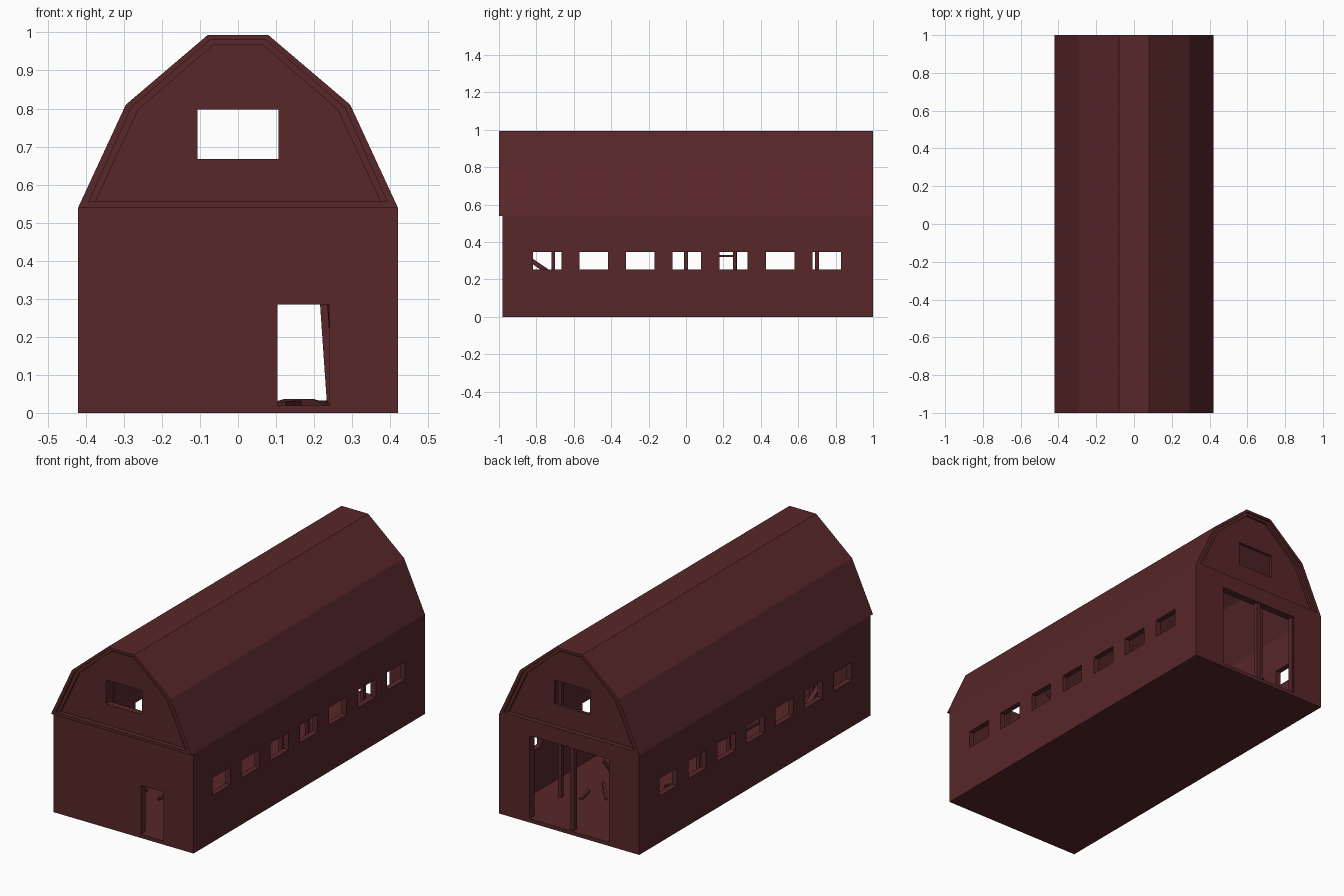
import bpy, bmesh, random
from mathutils import Vector

if "Cube" in bpy.data.objects:
    bpy.data.objects.remove(bpy.data.objects["Cube"])

random.seed(4)
maroon = bpy.data.materials.new("weathered barn red")
maroon.diffuse_color = (0.098, 0.020, 0.022, 1)
maroon.use_nodes = True
maroon.node_tree.nodes["Principled BSDF"].inputs["Base Color"].default_value = maroon.diffuse_color


def finish(name, bm):
    bmesh.ops.recalc_face_normals(bm, faces=bm.faces)
    me = bpy.data.meshes.new(name)
    bm.to_mesh(me)
    bm.free()
    me.materials.append(maroon)
    ob = bpy.data.objects.new(name, me)
    bpy.context.collection.objects.link(ob)
    return ob


def prism(name, half, y0, y1):
    """Extrude a left-right symmetric profile (right half, bottom to top) along y."""
    pts = half + [(-x, z) for x, z in reversed(half)]
    bm = bmesh.new()
    f = bm.faces.new([bm.verts.new((x, y0, z)) for x, z in pts])
    ext = bmesh.ops.extrude_face_region(bm, geom=[f])
    verts = [v for v in ext["geom"] if isinstance(v, bmesh.types.BMVert)]
    bmesh.ops.translate(bm, verts=verts, vec=(0, y1 - y0, 0))
    return finish(name, bm)


def box(name, x0, x1, y0, y1, z0, z1):
    bm = bmesh.new()
    bmesh.ops.create_cube(bm, size=1)
    for v in bm.verts:
        v.co = ((x0 + x1) / 2 + v.co.x * (x1 - x0),
                (y0 + y1) / 2 + v.co.y * (y1 - y0),
                (z0 + z1) / 2 + v.co.z * (z1 - z0))
    return finish(name, bm)


def beam(name, a, b, w=0.02):
    """Square timber between two points."""
    a, b = Vector(a), Vector(b)
    bm = bmesh.new()
    bmesh.ops.create_cube(bm, size=1)
    for v in bm.verts:
        v.co = (v.co.x * w, v.co.y * w, v.co.z * (b - a).length)
    ob = finish(name, bm)
    ob.location = (a + b) / 2
    ob.rotation_mode = 'QUATERNION'
    ob.rotation_quaternion = (b - a).to_track_quat('Z', 'Y')
    return ob


def cut(target, cutter):
    cutter.hide_render = True
    m = target.modifiers.new("cut", 'BOOLEAN')
    m.operation, m.solver, m.object = 'DIFFERENCE', 'EXACT', cutter
    bpy.context.view_layer.objects.active = target
    bpy.ops.object.modifier_apply(modifier=m.name)
    bpy.data.objects.remove(cutter)


# Gambrel shell, hollowed out
shell = prism("barn_shell", [(0.42, 0), (0.42, 0.54), (0.295, 0.81), (0.08, 0.993)], -1, 1)
cut(shell, prism("hollow", [(0.39, 0.02), (0.39, 0.535), (0.272, 0.79), (0.07, 0.965)],
                 -0.94, 0.96))

# Front wall sits back under the gable
cut(shell, box("front_setback", -0.5, 0.5, -1.1, -0.98, -0.1, 0.54))

# Two-step recessed gables on both ends
step1 = [(0.392, 0.555), (0.28, 0.803), (0.074, 0.98)]
step2 = [(0.375, 0.555), (0.262, 0.797), (0.064, 0.968)]
for s in (-1, 1):
    cut(shell, prism("gable_step_outer", step1, s * 1.1, s * 0.988))
    cut(shell, prism("gable_step_inner", step2, s * 1.1, s * 0.975))
    cut(shell, box("loft_window", -0.107, 0.106, s * 0.9 - 0.2, s * 0.9 + 0.2, 0.667, 0.797))

# Front door and wide back doorway
cut(shell, box("front_door", 0.104, 0.24, -1.1, -0.9, 0.02, 0.285))
cut(shell, box("back_door", -0.24, 0.237, 0.9, 1.1, 0.02, 0.47))

# Seven windows through both side walls
for i in range(7):
    y = (i - 3) * 0.249 + 0.005
    cut(shell, box("side_window", -0.5, 0.5, y - 0.076, y + 0.076, 0.252, 0.348))

# Back doorway centre post and jamb strip
box("back_door_post", -0.022, 0.003, 0.965, 0.99, 0.015, 0.475)
box("back_door_jamb", -0.243, -0.232, 0.965, 0.99, 0.015, 0.475)

# Standing interior posts
for x, y in ((0.26, -0.71), (-0.26, -0.71), (0.26, 0.0), (-0.26, 0.0),
             (-0.26, 0.262), (0.26, 0.70), (-0.26, 0.70)):
    beam("interior_post", (x, y, 0.015), (x, y, 0.80))

# Fallen and leaning timbers
beam("leaning_post", (0.245, 0.26, 0.015), (0.215, 0.262, 0.45), 0.02)
beam("broken_rail", (-0.26, 0.17, 0.325), (-0.26, 0.27, 0.325), 0.012)
beam("slumped_timber", (-0.3, -0.84, 0.31), (-0.3, -0.62, 0.16), 0.025)
beam("leaning_brace", (0.0, 0.5, 0.015), (0.06, 0.62, 0.24), 0.015)

# Loose boards on the floor
for i in range(10):
    x, y = random.uniform(-0.3, 0.2), random.uniform(-0.8, 0.85)
    dx, dy = random.uniform(-0.1, 0.1), random.uniform(-0.12, 0.12)
    beam("floor_board", (x - dx, y - dy, 0.022), (x + dx, y + dy, 0.026), 0.014)

# Low debris heap seen through the front door
bm = bmesh.new()
bmesh.ops.create_cone(bm, cap_ends=True, segments=8, radius1=0.11, radius2=0.04, depth=0.02)
heap = finish("debris_heap", bm)
heap.location = (0.16, -0.3, 0.026)
